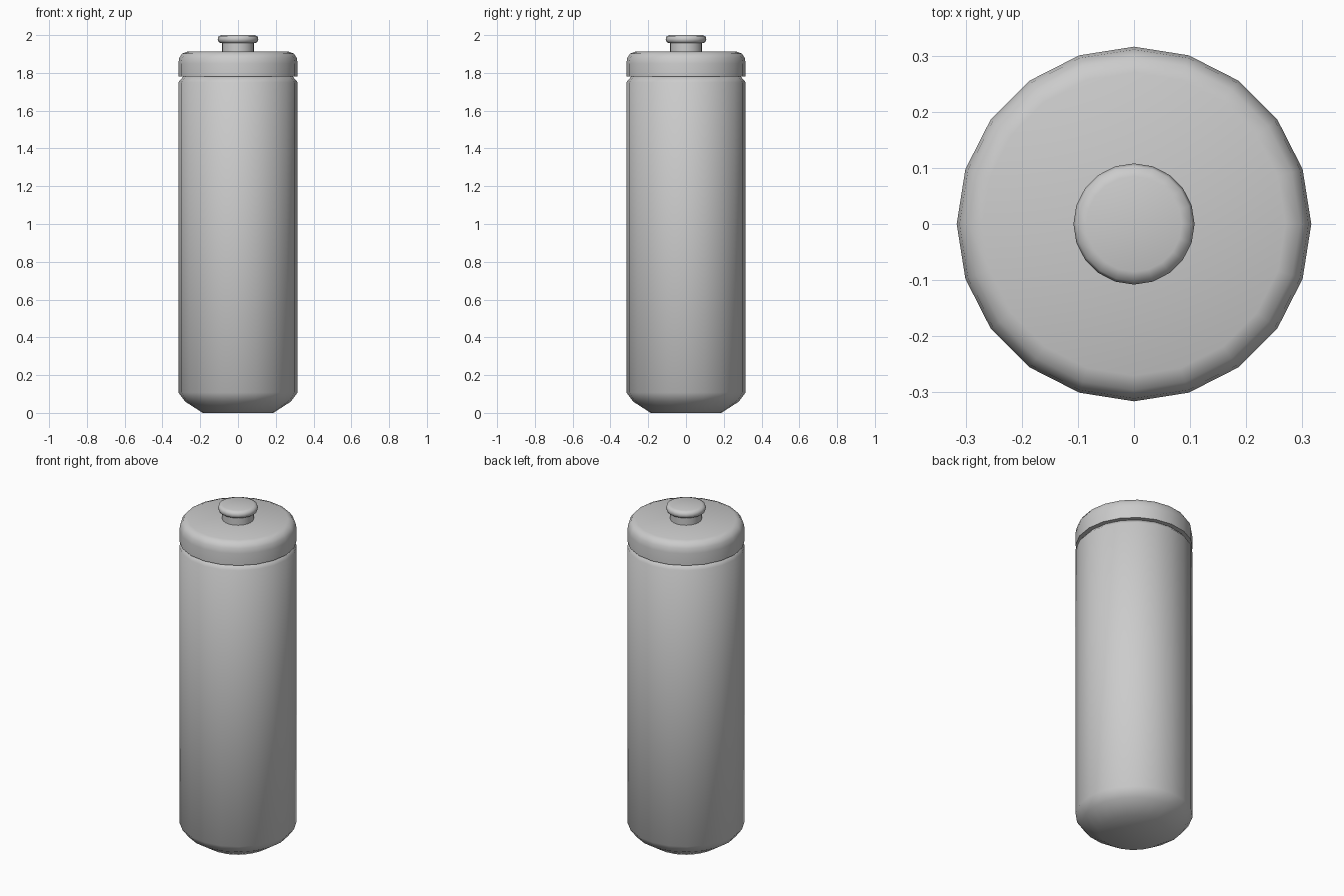
import bpy, bmesh, math

if "Cube" in bpy.data.objects:
    bpy.data.objects.remove(bpy.data.objects["Cube"])

SIDES = 20


def lathe(name, profile, angle=60):
    """Revolve (radius, z) points around z, closing both ends with flat discs."""
    bm = bmesh.new()
    rings = []
    for r, z in profile:
        rings.append([bm.verts.new((r * math.cos(2 * math.pi * i / SIDES),
                                    r * math.sin(2 * math.pi * i / SIDES), z))
                      for i in range(SIDES)])
    for a, b in zip(rings, rings[1:]):
        for i in range(SIDES):
            j = (i + 1) % SIDES
            bm.faces.new((a[i], a[j], b[j], b[i]))
    bm.faces.new(rings[0][::-1])
    bm.faces.new(rings[-1])
    mesh = bpy.data.meshes.new(name)
    bm.to_mesh(mesh)
    bm.free()
    obj = bpy.data.objects.new(name, mesh)
    bpy.context.collection.objects.link(obj)
    bpy.ops.object.select_all(action='DESELECT')
    obj.select_set(True)
    bpy.context.view_layer.objects.active = obj
    bpy.ops.object.shade_smooth_by_angle(angle=math.radians(angle))
    return obj


# Main cylinder with chamfered base and small shoulder
lathe("body", [(0.187, 0.0), (0.28, 0.06), (0.316, 0.108),
               (0.316, 1.75), (0.289, 1.782)])

# Rounded lid with a crisp lower rim
lathe("lid", [(0.316, 1.78), (0.316, 1.85), (0.311, 1.88),
              (0.296, 1.902), (0.27, 1.912)])

# Top terminal: stem and rounded button
lathe("button_stem", [(0.085, 1.90), (0.085, 1.965)])
lathe("button", [(0.088, 1.957), (0.103, 1.963), (0.108, 1.978),
                 (0.103, 1.994), (0.085, 2.0)])
